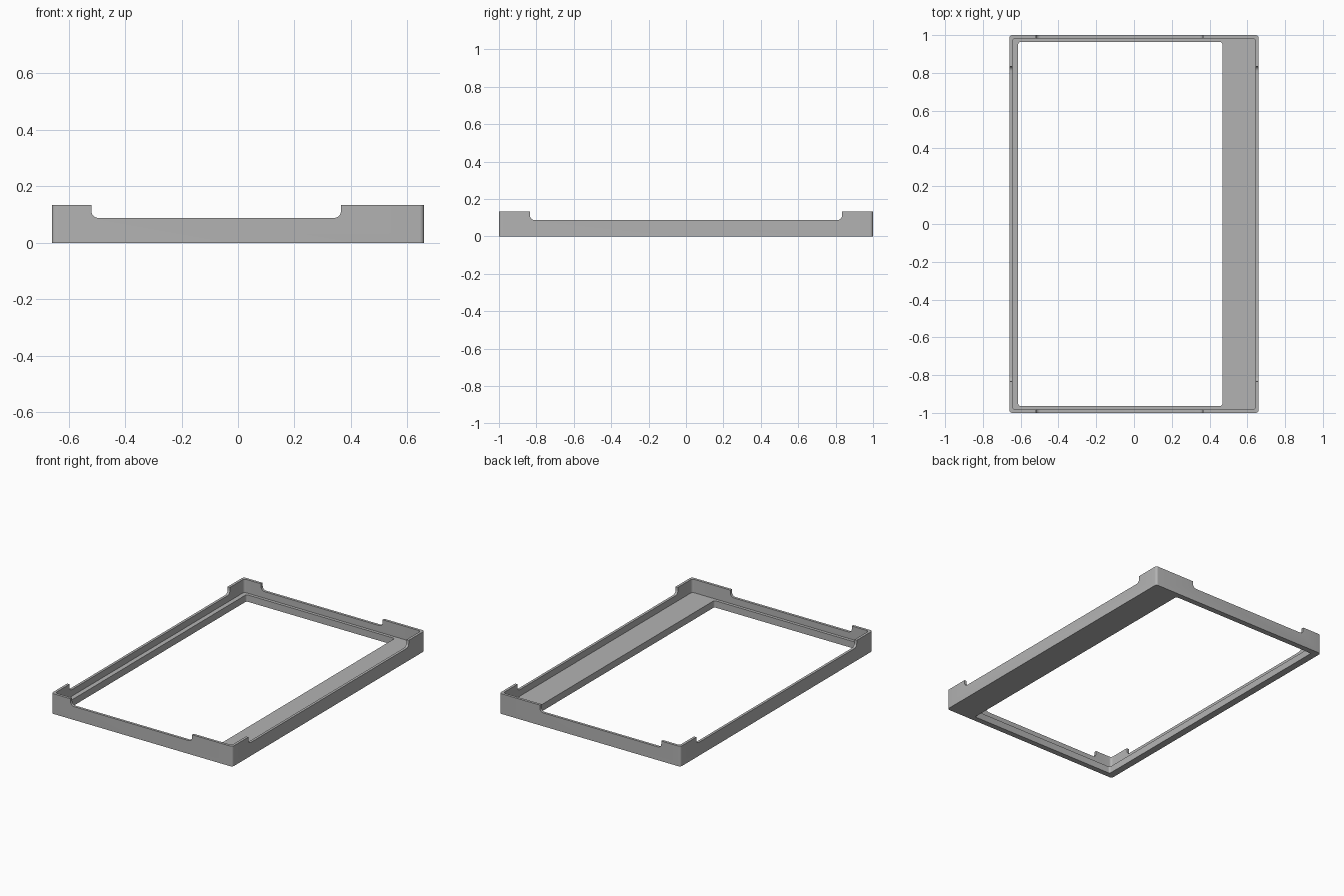
import bpy, bmesh, math
from mathutils import Matrix

cube = bpy.data.objects.get("Cube")
if cube:
    bpy.data.objects.remove(cube, do_unlink=True)

WIDTH, LENGTH, HEIGHT = 1.32, 2.0, 0.133
WALL, FLOOR, RIM = 0.017, 0.045, 0.088

grey = bpy.data.materials.new("plain grey")
grey.use_nodes = True
colour = (0.45, 0.45, 0.45, 1)
grey.diffuse_color = colour
grey.node_tree.nodes["Principled BSDF"].inputs["Base Color"].default_value = colour


def rounded_prism(name, u, v, w, radius, turn=Matrix(), steps=6):
    """Rounded rectangle spanning u by v, extruded over w, then turned."""
    bm = bmesh.new()
    corners = [(u[1], v[1], -1, -1), (u[0], v[1], 1, -1),
               (u[0], v[0], 1, 1), (u[1], v[0], -1, 1)]
    ring = []
    for i, (x, y, sx, sy) in enumerate(corners):
        for k in range(steps + 1):
            a = math.pi / 2 * (i + k / steps)
            ring.append(bm.verts.new((x + sx * radius + radius * math.cos(a),
                                      y + sy * radius + radius * math.sin(a), w[0])))
    face = bm.faces.new(ring)
    top = bmesh.ops.extrude_face_region(bm, geom=[face])["geom"]
    bmesh.ops.translate(bm, vec=(0, 0, w[1] - w[0]),
                        verts=[g for g in top if isinstance(g, bmesh.types.BMVert)])
    bm.transform(turn)
    bmesh.ops.recalc_face_normals(bm, faces=bm.faces)
    mesh = bpy.data.meshes.new(name)
    bm.to_mesh(mesh)
    bm.free()
    mesh.materials.append(grey)
    obj = bpy.data.objects.new(name, mesh)
    bpy.context.collection.objects.link(obj)
    return obj


def span(size, inset=0.0):
    return (inset - size / 2, size / 2 - inset)


# Outer body of the tray
frame = rounded_prism("tray_frame", span(WIDTH), span(LENGTH), (0, HEIGHT), 0.016)

# Upright profiles: one facing along y, one facing along x
along_y = Matrix.Rotation(math.pi / 2, 4, "X")
along_x = Matrix.Rotation(math.pi / 2, 4, "Z") @ along_y

cutters = [
    # Recess that leaves the thin wall and the ledge
    rounded_prism("recess_cutter", span(WIDTH, WALL), span(LENGTH, WALL),
                  (FLOOR, 0.3), 0.016),
    # Window through the floor, off centre to leave a wide strip on one side
    rounded_prism("window_cutter", (-0.613, 0.468), (-0.963, 0.963), (-0.1, 0.2), 0.012),
    # Round-bottomed notches in the end and side walls
    rounded_prism("end_notch_cutter", (-0.52, 0.365), (RIM, 0.4), (-1.2, 1.2),
                  0.025, along_y),
    rounded_prism("side_notch_cutter", (-0.835, 0.835), (RIM, 0.4), (-1.2, 1.2),
                  0.025, along_x),
]
for cutter in cutters:
    cutter.hide_render = True
    mod = frame.modifiers.new(cutter.name, "BOOLEAN")
    mod.operation = "DIFFERENCE"
    mod.solver = "EXACT"
    mod.object = cutter

# Bake the cuts and remove the cutters
bpy.context.view_layer.objects.active = frame
frame.select_set(True)
for mod in list(frame.modifiers):
    bpy.ops.object.modifier_apply(modifier=mod.name)
for cutter in cutters:
    bpy.data.objects.remove(cutter, do_unlink=True)

bpy.ops.object.select_all(action="DESELECT")
frame.select_set(True)
bpy.context.view_layer.objects.active = frame
bpy.ops.object.shade_smooth_by_angle(angle=math.radians(30))
